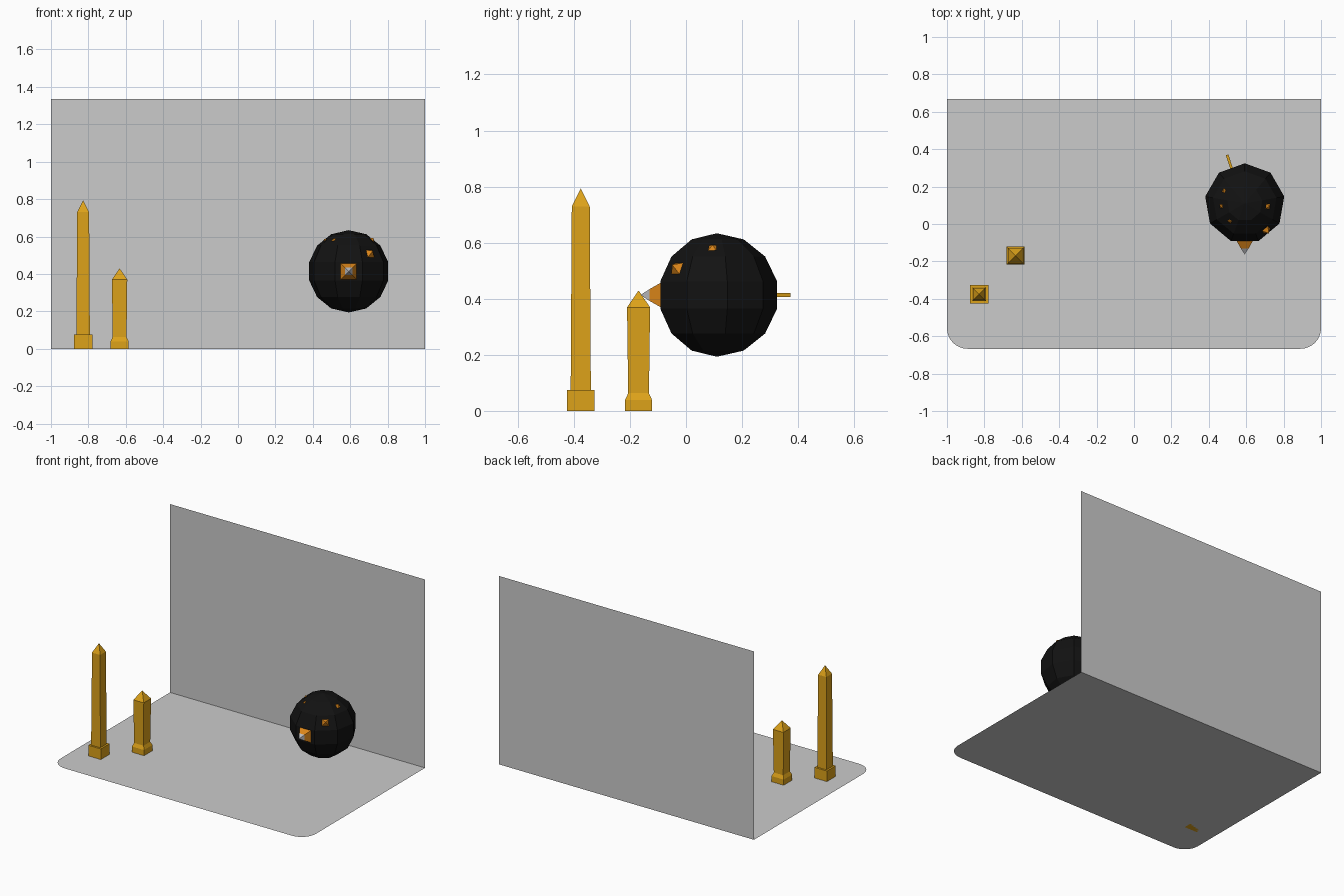
import bpy, bmesh, math
from mathutils import Vector

if "Cube" in bpy.data.objects:
    bpy.data.objects.remove(bpy.data.objects["Cube"])


def material(name, rgb):
    m = bpy.data.materials.new(name)
    m.diffuse_color = (*rgb, 1)
    m.use_nodes = True
    m.node_tree.nodes["Principled BSDF"].inputs["Base Color"].default_value = m.diffuse_color
    return m


GOLD = material("gold", (0.72, 0.36, 0.01))
BLACK = material("black", (0.006, 0.006, 0.006))
ORANGE = material("orange", (0.72, 0.24, 0.01))
STEEL = material("steel", (0.5, 0.5, 0.52))


def finish(name, bm, mats=(), fix=True):
    if fix:
        bmesh.ops.recalc_face_normals(bm, faces=bm.faces[:])
    mesh = bpy.data.meshes.new(name)
    bm.to_mesh(mesh)
    bm.free()
    for m in mats:
        mesh.materials.append(m)
    ob = bpy.data.objects.new(name, mesh)
    bpy.context.collection.objects.link(ob)
    return ob


def square_loft(name, profile, mats, origin, axis=(0, 0, 1), tip_bands=0):
    """Stack square sections (half size, height) along an axis; size 0 is a point."""
    bm = bmesh.new()
    rot = Vector(axis).to_track_quat('Z', 'Y')
    put = lambda x, y, z: bm.verts.new(Vector(origin) + rot @ Vector((x, y, z)))
    rings = []
    for h, z in profile:
        if h == 0:
            rings.append([put(0, 0, z)])
        else:
            rings.append([put(sx * h, sy * h, z)
                          for sx, sy in ((-1, -1), (1, -1), (1, 1), (-1, 1))])
    bm.faces.new(rings[0][::-1])
    for k, (a, b) in enumerate(zip(rings, rings[1:])):
        for i in range(4):
            j = (i + 1) % 4
            quad = (a[i], a[j], b[0]) if len(b) == 1 else (a[i], a[j], b[j], b[i])
            f = bm.faces.new(quad)
            if tip_bands and k >= len(rings) - 1 - tip_bands:
                f.material_index = 1
    return finish(name, bm, mats)


# Floor sheet with rounded front corners, and back wall sheet
R, FRONT, BACK, TOP = 0.11, -0.667, 0.667, 1.335
bm = bmesh.new()
right = [(1 - R + R * math.cos(a), FRONT + R - R * math.sin(a))
         for a in (math.pi / 2 * i / 8 for i in range(9))]
outline = [(1, BACK)] + right
outline += [(-x, y) for x, y in reversed(outline)]
verts = [bm.verts.new((x, y, 0)) for x, y in outline]
bm.faces.new(verts[::-1])
upper = [bm.verts.new((x, BACK, TOP)) for x in (-1, 1)]
bm.faces.new((verts[-1], verts[0], upper[1], upper[0]))
bm.normal_update()
finish("floor_and_back_wall", bm, fix=False)

# Two obelisks
square_loft("tall_obelisk",
            [(0.049, 0), (0.049, 0.075), (0.036, 0.075), (0.032, 0.73), (0, 0.793)],
            [GOLD], (-0.828, -0.375, 0))
square_loft("short_obelisk",
            [(0.048, 0), (0.048, 0.04), (0.037, 0.064), (0.041, 0.37), (0, 0.43)],
            [GOLD], (-0.633, -0.169, 0))

# Faceted ball, one corner of its outline pointing to the back
C = Vector((0.592, 0.11, 0.414))
bm = bmesh.new()
bmesh.ops.create_uvsphere(bm, u_segments=9, v_segments=7, radius=0.22)
v = max(bm.verts, key=lambda p: p.co.xy.length)
turn = math.pi / 2 - math.atan2(v.co.y, v.co.x)
for p in bm.verts:
    x, y = p.co.x, p.co.y
    p.co.x = x * math.cos(turn) - y * math.sin(turn)
    p.co.y = x * math.sin(turn) + y * math.cos(turn)
    p.co += C
finish("faceted_ball", bm, [BLACK])

# Beak with a steel tip
square_loft("beak", [(0.055, 0.18), (0.021, 0.24), (0, 0.272)],
            [ORANGE, STEEL], C, (0, -1, 0), tip_bands=1)

# Small pyramid studs: direction, half size, tip distance
studs = [((0.113, -0.140, 0.095), 0.036, 0.232),
         ((0.125, -0.015, 0.170), 0.018, 0.222),
         ((-0.114, 0.070, 0.170), 0.010, 0.218),
         ((-0.127, -0.015, 0.170), 0.010, 0.218),
         ((-0.080, -0.095, 0.170), 0.010, 0.218)]
for i, (d, h, tip) in enumerate(studs):
    square_loft(f"stud_{i + 1}", [(h, 0.18), (h, tip - h * 0.9), (0, tip)] if h < 0.03
                else [(h, 0.185), (0, tip)], [ORANGE], C, d)

# Thin tail at the back
start, end = Vector((0.53, 0.27, 0.414)), Vector((0.498, 0.37, 0.414))
square_loft("tail", [(0.007, 0), (0.007, (end - start).length)],
            [GOLD], start, end - start)
